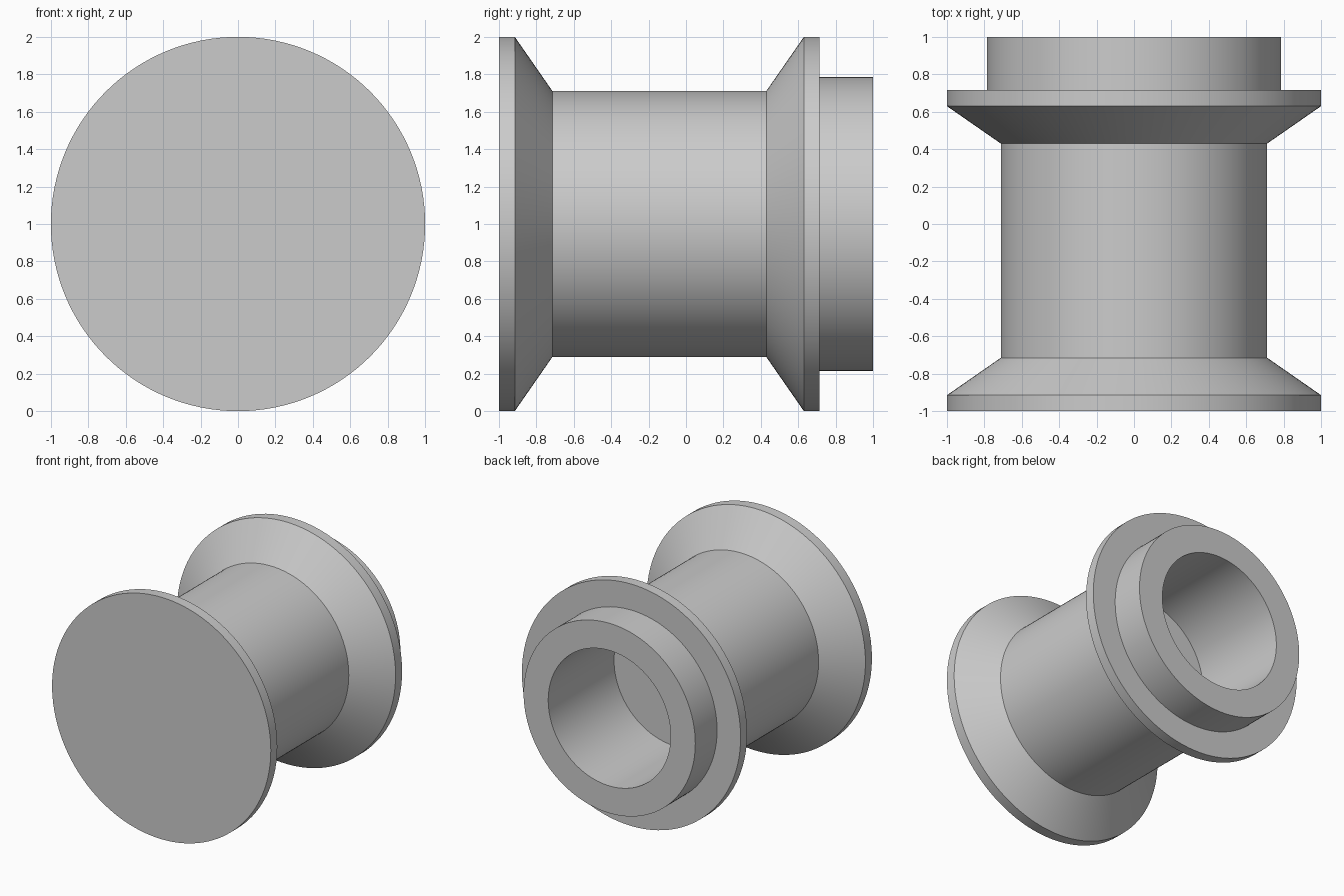
import bpy
import bmesh
from math import radians
from mathutils import Matrix, Vector

cube = bpy.data.objects.get("Cube")
if cube:
    bpy.data.objects.remove(cube, do_unlink=True)

SEGMENTS = 128

# Plain grey
grey = bpy.data.materials.new("grey")
grey.use_nodes = True
colour = (0.6, 0.6, 0.6, 1)
grey.diffuse_color = colour
grey.node_tree.nodes["Principled BSDF"].inputs["Base Color"].default_value = colour

# Half section as (radius, y): closed front, flared flanges, rear collar, blind bore
profile = [
    (0, -1), (1, -1), (1, -0.915), (0.712, -0.715),
    (0.712, 0.43), (1, 0.63), (1, 0.715), (0.785, 0.715),
    (0.785, 1), (0.56, 1), (0.56, 0.14), (0, 0.14),
]

# Turn the section around the y axis
bm = bmesh.new()
verts = [bm.verts.new((r, y, 0)) for r, y in profile]
edges = [bm.edges.new(pair) for pair in zip(verts, verts[1:])]
bmesh.ops.spin(bm, geom=verts + edges, cent=(0, 0, 0), axis=(0, 1, 0),
               angle=radians(360), steps=SEGMENTS, use_merge=True)
bmesh.ops.remove_doubles(bm, verts=bm.verts, dist=0.0001)
bmesh.ops.recalc_face_normals(bm, faces=bm.faces)
bmesh.ops.transform(bm, matrix=Matrix.Translation(Vector((0, 0, 1))), verts=bm.verts)

mesh = bpy.data.meshes.new("flanged_spool")
bm.to_mesh(mesh)
bm.free()
mesh.materials.append(grey)
spool = bpy.data.objects.new("flanged_spool", mesh)
bpy.context.collection.objects.link(spool)

# Smooth round walls with crisp rims
bpy.ops.object.select_all(action="DESELECT")
spool.select_set(True)
bpy.context.view_layer.objects.active = spool
bpy.ops.object.shade_smooth_by_angle(angle=radians(25))
